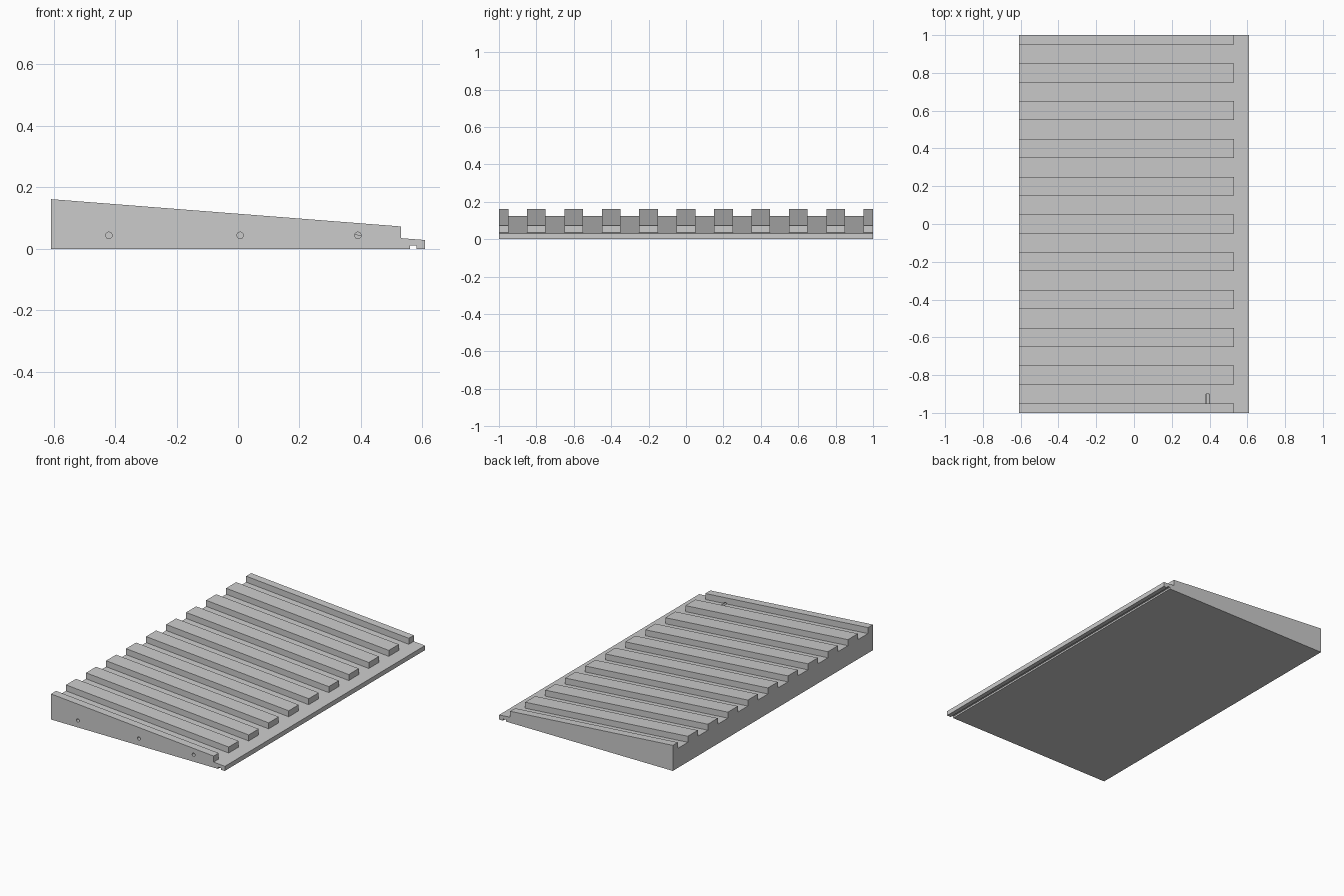
import bpy, bmesh, math
from mathutils import Matrix

if "Cube" in bpy.data.objects:
    bpy.data.objects.remove(bpy.data.objects["Cube"])

SLOPE = -0.078
HALF_X = 0.608
STEP_X = 0.53


def floor_z(x):
    return 0.035 + SLOPE * (x - STEP_X)


def ridge_z(x):
    return 0.073 + SLOPE * (x - STEP_X)


def make_object(name, bm):
    bmesh.ops.recalc_face_normals(bm, faces=bm.faces[:])
    mesh = bpy.data.meshes.new(name)
    bm.to_mesh(mesh)
    bm.free()
    obj = bpy.data.objects.new(name, mesh)
    bpy.context.collection.objects.link(obj)
    return obj


def extrude(name, outline, offset):
    """Prism from a closed outline, far end placed by the offset function."""
    bm = bmesh.new()
    near = [bm.verts.new(p) for p in outline]
    far = [bm.verts.new(offset(p)) for p in outline]
    bm.faces.new(near)
    bm.faces.new(far[::-1])
    for i in range(len(near)):
        j = (i + 1) % len(near)
        bm.faces.new((near[i], near[j], far[j], far[i]))
    return make_object(name, bm)


# Wedge body with a drip groove under the low edge
profile = [(-HALF_X, 0), (0.56, 0), (0.56, 0.011), (0.58, 0.011), (0.58, 0),
           (HALF_X, 0), (HALF_X, ridge_z(HALF_X)), (-HALF_X, ridge_z(-HALF_X))]
wedge = extrude("ribbed_wedge", [(x, -1, z) for x, z in profile],
                lambda p: (p[0], 1, p[2]))

# Comb-shaped cutter: sloping channels joined by the front lip
comb = [(0.8, 1.1), (STEP_X, 1.1)]
for i in range(10):
    y = 0.9 - 0.2 * i
    comb += [(STEP_X, y + 0.05), (-0.8, y + 0.05), (-0.8, y - 0.05), (STEP_X, y - 0.05)]
comb += [(STEP_X, -1.1), (0.8, -1.1)]
channels = extrude("channel_cutter", [(x, y, floor_z(x)) for x, y in comb],
                   lambda p: (p[0], p[1], 0.4))

# Blind peg holes in the front side
bm = bmesh.new()
for x in (-0.42, 0.007, 0.39):
    bmesh.ops.create_cone(bm, cap_ends=True, segments=24, radius1=0.0105, radius2=0.0105,
                          depth=0.2, matrix=Matrix.Translation((x, -1.0, 0.044))
                          @ Matrix.Rotation(math.pi / 2, 4, 'X'))
holes = make_object("hole_cutter", bm)

for cutter in (channels, holes):
    cutter.hide_render = True
    cutter.hide_set(True)
    mod = wedge.modifiers.new(cutter.name, 'BOOLEAN')
    mod.operation = 'DIFFERENCE'
    mod.solver = 'EXACT'
    mod.object = cutter

# Plain grey
grey = bpy.data.materials.new("grey")
grey.diffuse_color = (0.6, 0.6, 0.6, 1)
grey.use_nodes = True
grey.node_tree.nodes["Principled BSDF"].inputs["Base Color"].default_value = grey.diffuse_color
for obj in (wedge, channels, holes):
    obj.data.materials.append(grey)
